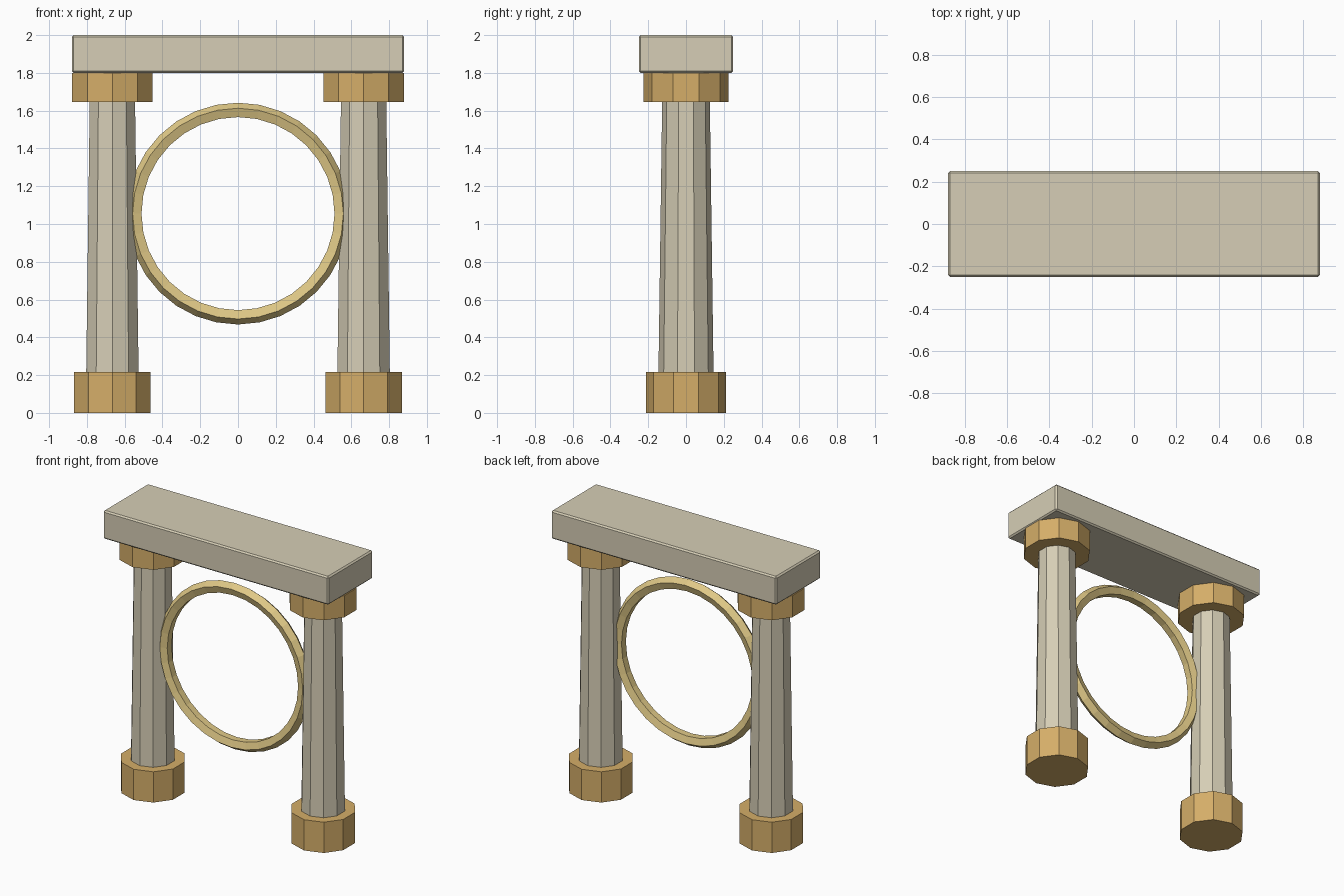
import bpy
from math import radians

cube = bpy.data.objects.get("Cube")
if cube:
    bpy.data.objects.remove(cube, do_unlink=True)


def material(name, rgb):
    mat = bpy.data.materials.new(name)
    mat.use_nodes = True
    mat.diffuse_color = (*rgb, 1)
    mat.node_tree.nodes["Principled BSDF"].inputs["Base Color"].default_value = (*rgb, 1)
    return mat


stone = material("pale_stone", (0.67, 0.615, 0.465))
bronze = material("warm_bronze", (0.66, 0.42, 0.14))
gold = material("pale_gold", (0.74, 0.58, 0.24))


def finish(name, mat):
    obj = bpy.context.object
    obj.name = obj.data.name = name
    obj.data.materials.append(mat)
    return obj


def drum(name, mat, x, z_low, z_high, r_low, r_high):
    """Ten-sided drum, optionally tapered, standing at x."""
    bpy.ops.mesh.primitive_cone_add(
        vertices=10, radius1=r_low, radius2=r_high, depth=z_high - z_low,
        location=(x, 0, (z_low + z_high) / 2))
    return finish(name, mat)


# Pillars: base, tapered shaft and capital on each side
for side, x in (("left", 0.665), ("right", -0.665)):
    drum(side + "_pillar_base", bronze, x, 0, 0.217, 0.213, 0.213)
    drum(side + "_pillar_shaft", stone, x, 0.2, 1.66, 0.146, 0.126)
    drum(side + "_pillar_capital", bronze, x, 1.647, 1.8, 0.224, 0.224)

# Lintel with a narrow chamfer
bpy.ops.mesh.primitive_cube_add(size=1, location=(0, 0, 1.9))
lintel = finish("lintel", stone)
lintel.dimensions = (1.76, 0.5, 0.2)
bpy.ops.object.transform_apply(location=False, rotation=False, scale=True)
chamfer = lintel.modifiers.new("chamfer", 'BEVEL')
chamfer.width = 0.01
chamfer.segments = 1

# Ring held between the pillars, set slightly forward
bpy.ops.mesh.primitive_torus_add(
    major_segments=32, minor_segments=5, major_radius=0.545, minor_radius=0.042,
    location=(0, -0.035, 1.055), rotation=(radians(90), 0, 0))
finish("ring", gold)
